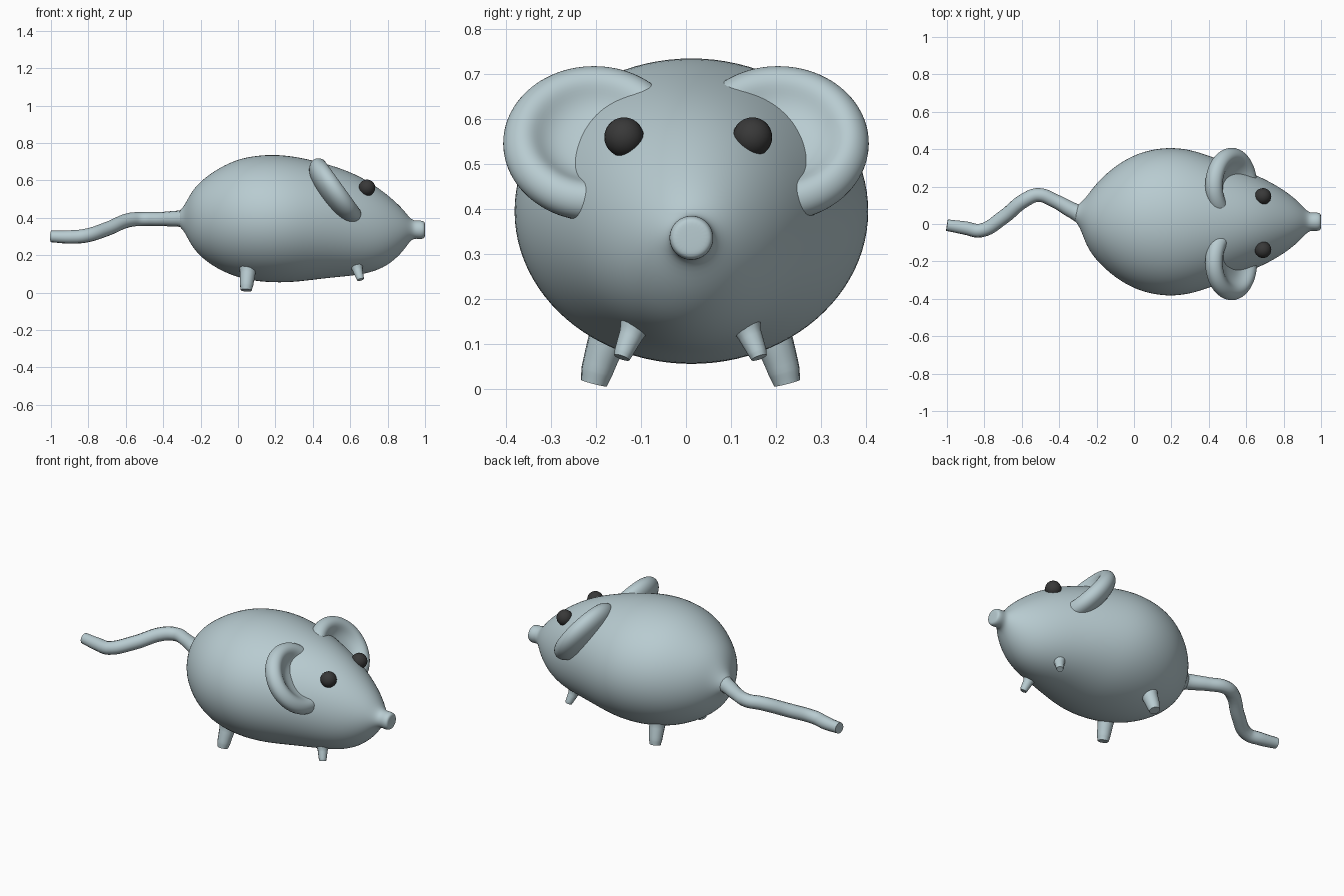
import bpy, bmesh, math
from mathutils import Matrix, Vector

if "Cube" in bpy.data.objects:
    bpy.data.objects.remove(bpy.data.objects["Cube"])


def material(name, rgb):
    m = bpy.data.materials.new(name)
    m.diffuse_color = (*rgb, 1)
    m.use_nodes = True
    m.node_tree.nodes["Principled BSDF"].inputs["Base Color"].default_value = m.diffuse_color
    return m


GREY = material("pale blue grey", (0.48, 0.60, 0.635))
DARK = material("dark eye grey", (0.04, 0.04, 0.04))


def add(name, bm, mat, subsurf=0):
    bmesh.ops.recalc_face_normals(bm, faces=bm.faces)
    for f in bm.faces:
        f.smooth = True
    me = bpy.data.meshes.new(name)
    bm.to_mesh(me)
    bm.free()
    me.materials.append(mat)
    ob = bpy.data.objects.new(name, me)
    bpy.context.collection.objects.link(ob)
    if subsurf:
        ob.modifiers.new("smooth", "SUBSURF").levels = subsurf
        ob.modifiers["smooth"].render_levels = subsurf
    return ob


def loft(bm, rings):
    """Skin closed rings of vertices and cap both ends."""
    for a, b in zip(rings, rings[1:]):
        n = len(a)
        for i in range(n):
            bm.faces.new((a[i], a[(i + 1) % n], b[(i + 1) % n], b[i]))
    bm.faces.new(rings[0])
    bm.faces.new(rings[-1])


def tube(name, pts, mat):
    """Round tube through (x, y, z, radius) points, turned into a mesh."""
    cu = bpy.data.curves.new(name, "CURVE")
    cu.dimensions = "3D"
    cu.bevel_depth = 1.0
    cu.bevel_resolution = 4
    cu.resolution_u = 6
    cu.use_fill_caps = True
    sp = cu.splines.new("BEZIER")
    sp.bezier_points.add(len(pts) - 1)
    for bp, p in zip(sp.bezier_points, pts):
        bp.co = p[:3]
        bp.radius = p[3]
        bp.handle_left_type = bp.handle_right_type = "AUTO"
    tmp = bpy.data.objects.new(name + "_path", cu)
    bpy.context.collection.objects.link(tmp)
    bpy.context.view_layer.update()
    me = bpy.data.meshes.new_from_object(
        tmp.evaluated_get(bpy.context.evaluated_depsgraph_get()))
    bpy.data.objects.remove(tmp)
    bm = bmesh.new()
    bm.from_mesh(me)
    bpy.data.meshes.remove(me)
    bmesh.ops.remove_doubles(bm, verts=bm.verts, dist=1e-5)
    return add(name, bm, mat)


# Body, head and nose: elliptical sections (x, half width, top z, bottom z)
sections = [
    (-0.32, 0.035, 0.435, 0.355), (-0.29, 0.060, 0.455, 0.335),
    (-0.255, 0.130, 0.53, 0.26), (-0.20, 0.210, 0.598, 0.188),
    (-0.10, 0.300, 0.668, 0.120), (0.00, 0.358, 0.714, 0.080),
    (0.10, 0.388, 0.733, 0.060), (0.20, 0.398, 0.738, 0.053),
    (0.30, 0.386, 0.728, 0.056), (0.40, 0.354, 0.707, 0.068),
    (0.50, 0.315, 0.680, 0.080), (0.60, 0.272, 0.645, 0.089),
    (0.70, 0.228, 0.595, 0.103), (0.80, 0.172, 0.523, 0.142),
    (0.88, 0.108, 0.450, 0.215), (0.92, 0.062, 0.395, 0.278),
    (0.945, 0.046, 0.383, 0.290), (0.975, 0.050, 0.386, 0.285),
    (0.997, 0.046, 0.380, 0.290), (1.0, 0.030, 0.365, 0.305),
]
N = 24
bm = bmesh.new()
rings = []
for x, hw, zt, zb in sections:
    cy = 0.05 if x < -0.28 else 0.012
    rings.append([bm.verts.new((x, cy + hw * 1.01 * math.cos(2 * math.pi * i / N),
                                (zt + zb) / 2 + (zt - zb) * 0.505 * math.sin(2 * math.pi * i / N)))
                  for i in range(N)])
loft(bm, rings)
add("body", bm, GREY, 2)

# Tail
tube("tail", [
    (-0.24, 0.035, 0.395, 0.060), (-0.32, 0.068, 0.395, 0.043),
    (-0.42, 0.122, 0.393, 0.037), (-0.51, 0.155, 0.393, 0.037),
    (-0.58, 0.130, 0.388, 0.038), (-0.70, 0.035, 0.340, 0.038),
    (-0.82, -0.035, 0.303, 0.037), (-0.90, -0.022, 0.297, 0.036),
    (-1.0, -0.006, 0.300, 0.031)], GREY)

# Ear profile (radius, height): dished front, thick rim, rounded back
ear_profile = [(0.03, 0.0), (0.08, 0.004), (0.115, 0.022), (0.14, 0.046),
               (0.172, 0.050), (0.202, 0.026), (0.208, -0.008),
               (0.185, -0.045), (0.13, -0.072), (0.04, -0.083)]
normal = Vector((0.81, 0, 0.585)).normalized()
side = Vector((0, 1, 0))
down = side.cross(normal)

for s, label in ((1, "left"), (-1, "right")):
    # Ear
    bm = bmesh.new()
    rings = []
    for r, h in ear_profile:
        ring = []
        for i in range(24):
            a = 2 * math.pi * i / 24
            p = Vector((0.52, 0.205 * s, 0.545)) + normal * h \
                + side * (r * math.cos(a)) + down * (r * math.sin(a))
            ring.append(bm.verts.new(p))
        rings.append(ring)
    loft(bm, rings)
    add(label + "_ear", bm, GREY, 2)

    # Eye
    bm = bmesh.new()
    bmesh.ops.create_uvsphere(bm, u_segments=24, v_segments=14, radius=0.044)
    bmesh.ops.transform(bm, verts=bm.verts,
                        matrix=Matrix.Translation((0.69, 0.005 + 0.143 * s, 0.56)))
    add(label + "_eye", bm, DARK)

    # Legs: flared where they meet the belly, blunt at the foot
    c = 0.01
    tube(label + "_back_leg", [
        (0.055, c + 0.165 * s, 0.17, 0.062), (0.052, c + 0.185 * s, 0.11, 0.043),
        (0.046, c + 0.208 * s, 0.04, 0.036), (0.044, c + 0.215 * s, 0.012, 0.030)], GREY)
    tube(label + "_front_leg", [
        (0.63, c + 0.115 * s, 0.16, 0.042), (0.64, c + 0.132 * s, 0.12, 0.027),
        (0.652, c + 0.149 * s, 0.08, 0.021), (0.655, c + 0.153 * s, 0.069, 0.018)], GREY)

# Keep the caps of tail and legs crisp
for ob in bpy.context.collection.objects:
    if "leg" in ob.name or ob.name == "tail":
        bpy.ops.object.select_all(action="DESELECT")
        ob.select_set(True)
        bpy.context.view_layer.objects.active = ob
        bpy.ops.object.shade_smooth_by_angle(angle=math.radians(50))
